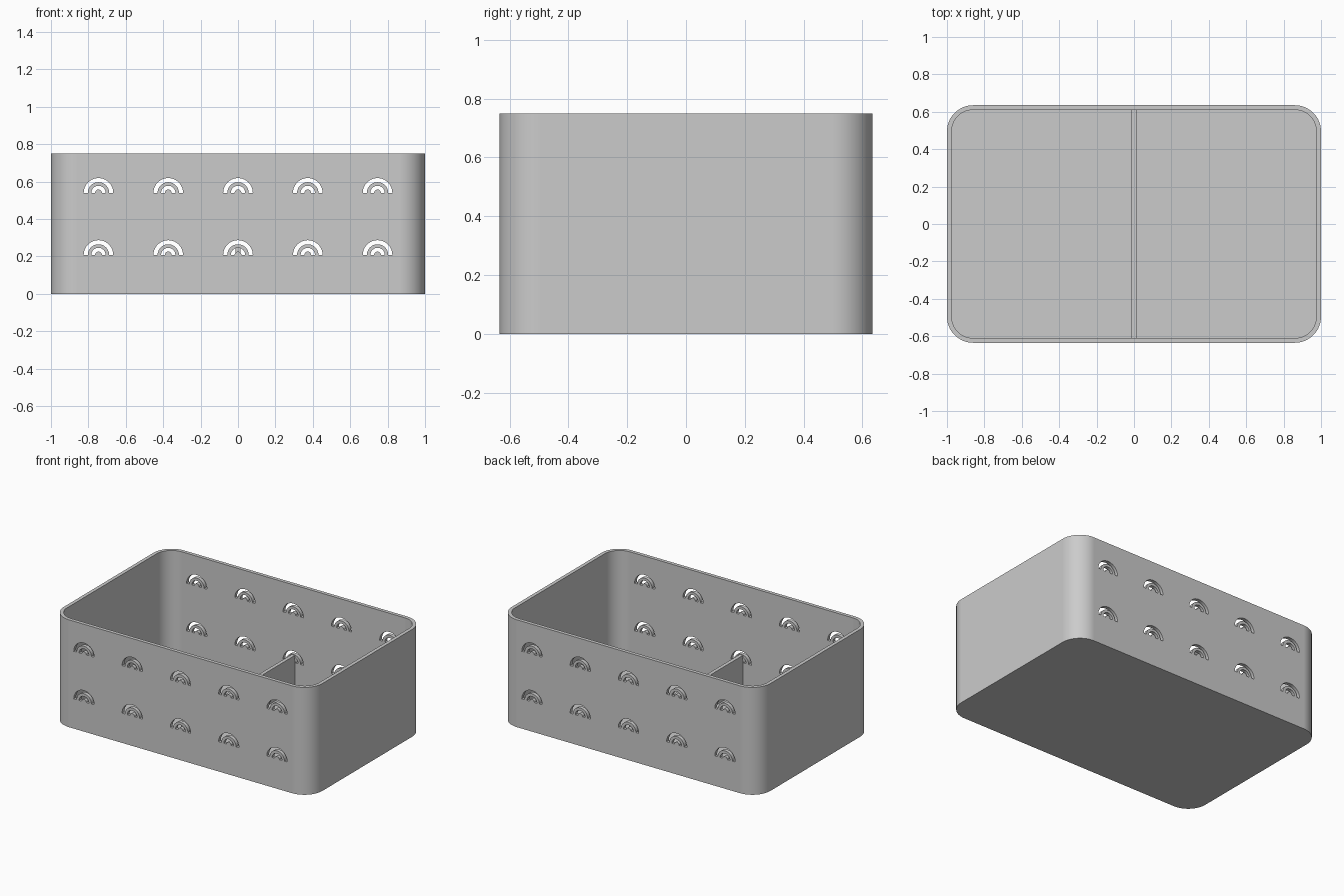
import bpy, bmesh
from math import pi, cos, sin

cube = bpy.data.objects.get("Cube")
if cube:
    bpy.data.objects.remove(cube, do_unlink=True)

HALF_X, HALF_Y, HEIGHT = 1.0, 0.635, 0.75
WALL, CORNER = 0.025, 0.14

grey = bpy.data.materials.new("plain grey")
grey.use_nodes = True
colour = (0.6, 0.6, 0.6, 1)
grey.diffuse_color = colour
grey.node_tree.nodes["Principled BSDF"].inputs["Base Color"].default_value = colour


def make_object(name, bm):
    bmesh.ops.recalc_face_normals(bm, faces=bm.faces)
    mesh = bpy.data.meshes.new(name)
    bm.to_mesh(mesh)
    bm.free()
    mesh.materials.append(grey)
    obj = bpy.data.objects.new(name, mesh)
    bpy.context.collection.objects.link(obj)
    return obj


def rounded_ring(bm, inset, z, steps=16):
    """Rounded rectangle of vertices, inset from the outer wall."""
    r = CORNER - inset
    ring = []
    for q, (sx, sy) in enumerate([(1, 1), (-1, 1), (-1, -1), (1, -1)]):
        for i in range(steps + 1):
            a = (q + i / steps) * pi / 2
            ring.append(bm.verts.new((sx * (HALF_X - CORNER) + r * cos(a),
                                      sy * (HALF_Y - CORNER) + r * sin(a), z)))
    return ring


def bridge(bm, a, b):
    for i in range(len(a)):
        j = (i + 1) % len(a)
        bm.faces.new((a[i], a[j], b[j], b[i]))


# Open box: outer wall, rim, inner wall and floor
bm = bmesh.new()
rings = [rounded_ring(bm, inset, z) for inset, z in
         [(0, 0), (0, HEIGHT), (WALL, HEIGHT), (WALL, WALL)]]
for a, b in zip(rings, rings[1:]):
    bridge(bm, a, b)
bm.faces.new(rings[0])
bm.faces.new(rings[-1])
box = make_object("storage_box", bm)


# Pairs of half-ring slots running through front and back walls
def add_arch(bm, x, z, outer, inner, steps=20):
    profile = [(r * cos(pi * i / steps), r * sin(pi * i / steps))
               for r, order in ((outer, range(steps + 1)),
                                (inner, range(steps, -1, -1)))
               for i in order]
    front, back = [[bm.verts.new((x + u, y, z + v)) for u, v in profile]
                   for y in (-1, 1)]
    bridge(bm, front, back)
    bm.faces.new(front)
    bm.faces.new(back)


bm = bmesh.new()
for z in (0.208, 0.54):
    for column in range(-2, 3):
        for outer, inner in ((0.079, 0.057), (0.038, 0.018)):
            add_arch(bm, column * 0.373, z, outer, inner)
cutter = make_object("arch_cutter", bm)
cutter.hide_render = True

cut = box.modifiers.new("arch slots", "BOOLEAN")
cut.operation = "DIFFERENCE"
cut.solver = "EXACT"
cut.object = cutter
bpy.ops.object.select_all(action="DESELECT")
box.select_set(True)
bpy.context.view_layer.objects.active = box
bpy.ops.object.modifier_apply(modifier=cut.name)
bpy.data.objects.remove(cutter, do_unlink=True)

# Smooth corners while the walls stay flat
bpy.ops.object.shade_smooth_by_angle(angle=pi / 6)
weighted = box.modifiers.new("flat walls", "WEIGHTED_NORMAL")
weighted.keep_sharp = True

# Low divider across the middle
bm = bmesh.new()
bmesh.ops.create_cube(bm, size=1)
top = 0.26
for v in bm.verts:
    v.co.x *= WALL
    v.co.y *= 2 * (HALF_Y - WALL)
    v.co.z = top if v.co.z > 0 else WALL
make_object("divider", bm)
